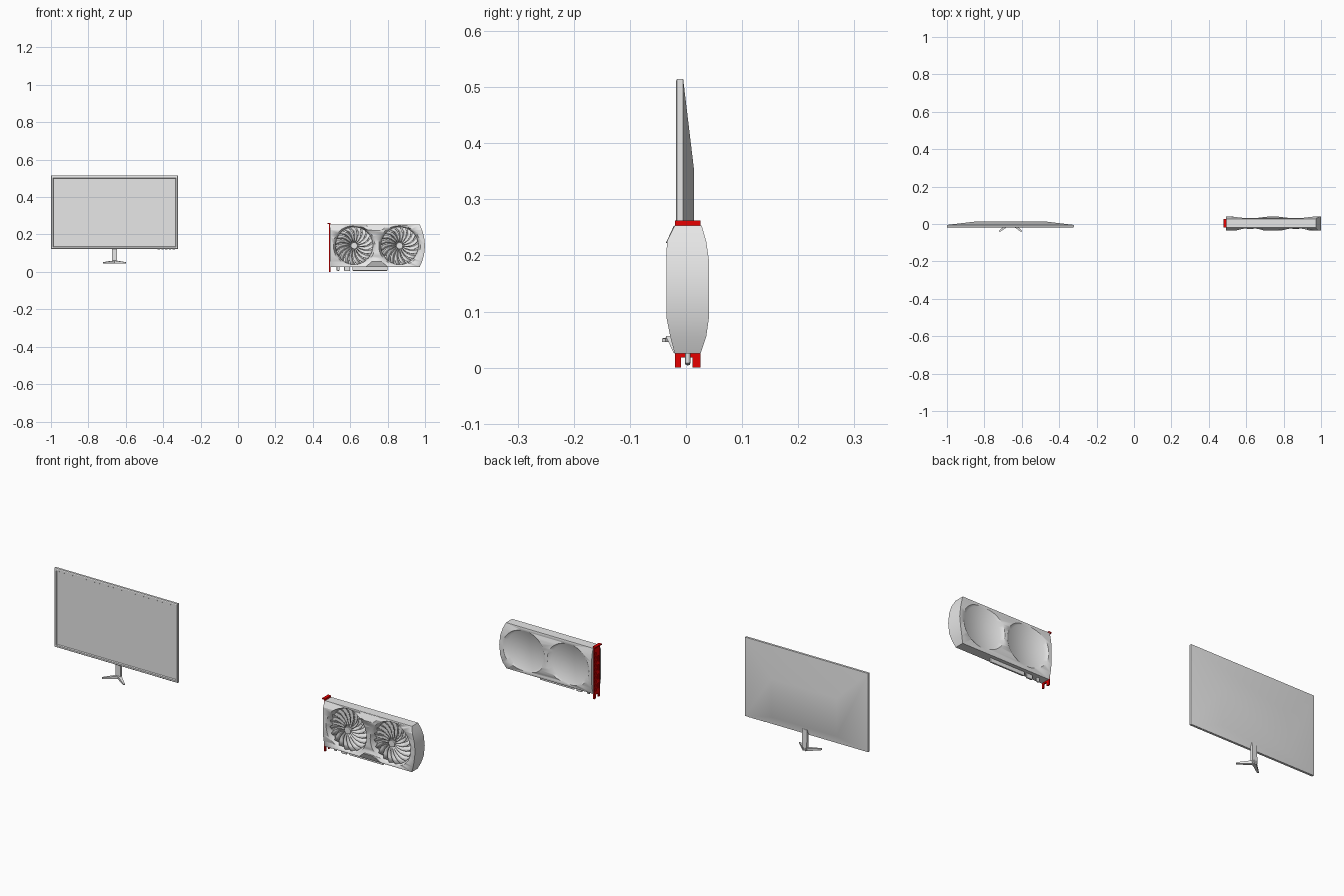
import bpy, bmesh, math
from mathutils import Matrix, Vector

if "Cube" in bpy.data.objects:
    bpy.data.objects.remove(bpy.data.objects["Cube"], do_unlink=True)


def material(name, color):
    m = bpy.data.materials.new(name)
    m.use_nodes = True
    m.diffuse_color = (*color, 1)
    m.node_tree.nodes["Principled BSDF"].inputs["Base Color"].default_value = (*color, 1)
    return m


GREY = material("light grey", (0.8, 0.8, 0.8))
RED = material("red", (0.8, 0.0, 0.0))


def finish(bm, name, mat=GREY, smooth=None):
    bmesh.ops.recalc_face_normals(bm, faces=bm.faces)
    mesh = bpy.data.meshes.new(name)
    bm.to_mesh(mesh)
    bm.free()
    mesh.materials.append(mat)
    ob = bpy.data.objects.new(name, mesh)
    bpy.context.collection.objects.link(ob)
    if smooth:
        bpy.ops.object.select_all(action="DESELECT")
        ob.select_set(True)
        bpy.context.view_layer.objects.active = ob
        bpy.ops.object.shade_smooth_by_angle(angle=math.radians(smooth))
    return ob


def add_box(bm, lo, hi):
    lo, hi = Vector(lo), Vector(hi)
    mat = Matrix.Translation((lo + hi) / 2) @ Matrix.Diagonal((*(hi - lo), 1))
    bmesh.ops.create_cube(bm, size=1, matrix=mat)


def boxes(name, spans, mat=GREY):
    bm = bmesh.new()
    for lo, hi in spans:
        add_box(bm, lo, hi)
    return finish(bm, name, mat)


def loft(name, loops, cap=True, smooth=None):
    """Skin a series of equally long point loops."""
    bm = bmesh.new()
    rows = [[bm.verts.new(p) for p in loop] for loop in loops]
    n = len(rows[0])
    for a, b in zip(rows, rows[1:]):
        for i in range(n):
            j = (i + 1) % n
            bm.faces.new((a[i], a[j], b[j], b[i]))
    if cap:
        bm.faces.new(rows[0])
        bm.faces.new(rows[-1])
    return finish(bm, name, GREY, smooth)


def rect(x0, x1, z0, z1, y):
    return [(x0, y, z0), (x1, y, z0), (x1, y, z1), (x0, y, z1)]


def cone_y(name, x, z, y0, r0, y1, r1, seg=48):
    """Cone frustum along the depth axis."""
    ring = [(math.cos(t), math.sin(t)) for t in (math.tau * i / seg for i in range(seg))]
    return loft(name, [[(x + r * c, y, z + r * s) for c, s in ring]
                       for y, r in ((y0, r0), (y1, r1))], smooth=40)


def cut(target, cutter):
    mod = target.modifiers.new("cut", "BOOLEAN")
    mod.operation, mod.solver, mod.object = "DIFFERENCE", "EXACT", cutter
    cutter.hide_render = True
    cutter.hide_viewport = True
    cutter.display_type = "WIRE"


# --- Monitor: bevelled bezel, recessed screen, tapering back
loft("monitor_shell", [
    rect(-0.987, -0.334, 0.135, 0.499, -0.013),
    rect(-0.990, -0.331, 0.132, 0.502, -0.018),
    rect(-0.998, -0.323, 0.124, 0.511, -0.018),
    rect(-1.0, -0.321, 0.122, 0.514, -0.016),
    rect(-1.0, -0.321, 0.122, 0.514, -0.005),
    rect(-0.84, -0.48, 0.165, 0.355, 0.014)], smooth=30)
boxes("monitor_buttons", [((x, 0 - 0.012, 0.119), (x + 0.012, -0.008, 0.123))
                          for x in (-0.43, -0.41, -0.39, -0.37, -0.35)])

# --- Stand: tapered neck and two splayed feet
loft("stand_neck", [
    [(-0.66 + sx * w, y + sy * d, z) for sx, sy in ((-1, -1), (1, -1), (1, 1), (-1, 1))]
    for w, d, y, z in ((0.013, 0.007, 0.006, 0.05), (0.013, 0.005, 0.004, 0.15))])
for side, label in ((-1, "right"), (1, "left")):
    start, tip = Vector((-0.66, 0.008, 0.053)), Vector((-0.66 + side * 0.06, -0.04, 0.049))
    across = Vector((side * 0.62, 0.78, 0))
    loft("stand_foot_" + label, [
        [p + across * (u * w) + Vector((0, 0, v * h)) for u, v in ((-1, -1), (1, -1), (1, 1), (-1, 1))]
        for p, w, h in ((start, 0.009, 0.008), (tip, 0.004, 0.003))])

# --- Graphics card shroud: chamfered section with a bowed far end
MID = 0.14
rows = ((0.025, -0.02, 0.026), (0.055, -0.028, 0.036), (0.09, -0.035, 0.041),
        (0.14, -0.035, 0.041), (0.19, -0.035, 0.041), (0.225, -0.034, 0.036),
        (0.253, -0.02, 0.028))
shroud = loft("card_shroud", [
    [(0.492, yf, z), (1 - 2.2 * (z - MID) ** 2, yf, z),
     (1 - 2.2 * (z - MID) ** 2, yb, z), (0.492, yb, z)] for z, yf, yb in rows], smooth=15)

# --- Fans in conical wells, round dishes on the back
FAN_R, BLADES = 0.101, 19
for x, label in ((0.621, "right"), (0.864, "left")):
    cut(shroud, cone_y("fan_well_cutter_" + label, x, MID, -0.037, 0.112, -0.002, 0.1))
    cut(shroud, cone_y("back_dish_cutter_" + label, x, MID, 0.043, 0.117, 0.029, 0.098))
    cone_y("fan_hub_" + label, x, MID, -0.026, 0.017, -0.001, 0.022, 24)
    bm = bmesh.new()
    for i in range(BLADES):
        # Each blade is a swept, pitched strip from hub to rim
        pairs = []
        for k in range(5):
            f = k / 4
            r = 0.016 + (FAN_R - 0.016) * f
            a = math.tau * i / BLADES + 0.35 * f * f
            half = 0.11 + 0.04 * (1 - f)
            pairs.append([bm.verts.new((x + r * math.cos(a + s * half), y, MID + r * math.sin(a + s * half)))
                          for s, y in ((-1, -0.021), (1, -0.006))])
        for (a0, a1), (b0, b1) in zip(pairs, pairs[1:]):
            bm.faces.new((a0, a1, b1, b0))
    blades = finish(bm, "fan_blades_" + label, GREY, 40)
    blades.modifiers.new("thickness", "SOLIDIFY").thickness = 0.0015

# --- Raised trims above and below the gap between the fans
for z0, z1, label in ((0.252, 0.222, "top"), (0.026, 0.056, "bottom")):
    loft("centre_trim_" + label, [
        [(0.742 + s * w, y, z) for s, y in ((-1, yf), (1, yf), (1, yf + 0.01), (-1, yf + 0.01))]
        for w, yf, z in ((0.06, -0.022, z0), (0.025, -0.036, z1))])

# --- Edge connector and small tabs under the card
contacts = boxes("edge_connector", [((0.612, -0.002, 0.006), (0.8, 0.008, 0.035)),
                                    ((0.527, -0.002, 0.006), (0.543, 0.008, 0.035)),
                                    ((0.568, -0.002, 0.004), (0.6, 0.008, 0.035))])
bevel = contacts.modifiers.new("rounding", "BEVEL")
bevel.width, bevel.segments = 0.004, 2

# --- Red mounting bracket: plate, top lip, two lower tabs
bracket = boxes("bracket_plate", [((0.487, -0.02, 0.018), (0.494, 0.026, 0.258))], RED)
boxes("bracket_lip", [((0.478, -0.02, 0.256), (0.494, 0.026, 0.262))], RED)
boxes("bracket_tabs", [((0.487, -0.02, 0), (0.494, -0.009, 0.02)),
                       ((0.487, 0.012, 0), (0.494, 0.026, 0.02))], RED)
ports = [((0.48, -0.012, z), (0.491, -0.002, z + 0.03)) for z in (0.04, 0.085, 0.13, 0.175)]
vents = [((0.48, 0.008, z), (0.491, 0.019, z + 0.012)) for z in [0.035 + 0.02 * i for i in range(10)]]
cut(bracket, boxes("bracket_slot_cutter", ports + vents, RED))
